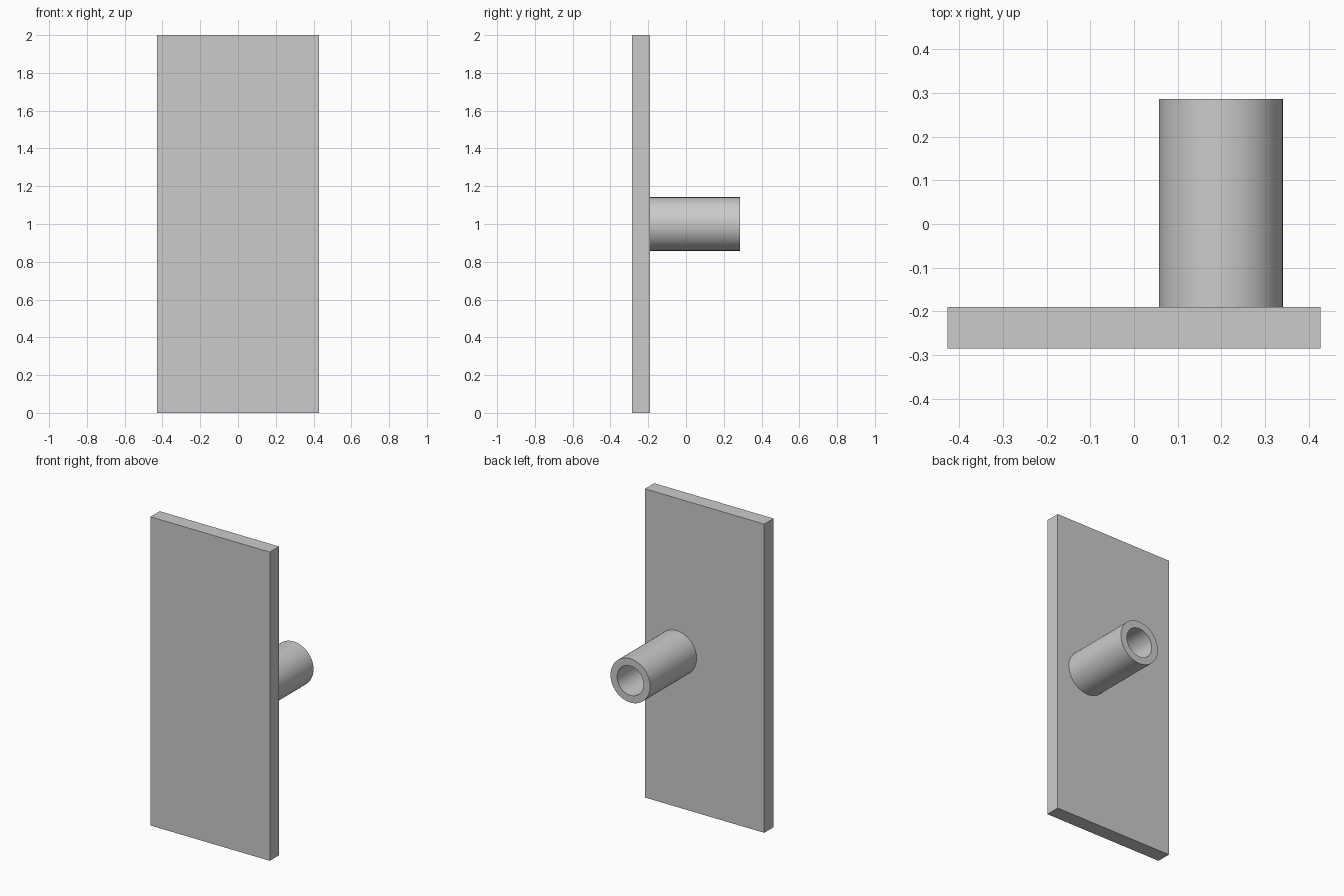
import bpy
import bmesh
import math
from mathutils import Matrix

cube = bpy.data.objects.get("Cube")
if cube:
    bpy.data.objects.remove(cube, do_unlink=True)

# One plain grey for everything
GREY = (0.6, 0.6, 0.6, 1)
grey = bpy.data.materials.new("plain grey")
grey.use_nodes = True
grey.diffuse_color = GREY
grey.node_tree.nodes["Principled BSDF"].inputs["Base Color"].default_value = GREY

HALF_WIDTH, HEIGHT = 0.4275, 2.0
FRONT, PLATE_BACK, TUBE_END = -0.285, -0.19, 0.286
OUTER, BORE = 0.142, 0.095
SIDES = 64


def add_object(name, bm):
    bmesh.ops.recalc_face_normals(bm, faces=bm.faces)
    mesh = bpy.data.meshes.new(name)
    bm.to_mesh(mesh)
    bm.free()
    mesh.materials.append(grey)
    obj = bpy.data.objects.new(name, mesh)
    bpy.context.collection.objects.link(obj)
    return obj


# Upright plate
bm = bmesh.new()
size = (2 * HALF_WIDTH, PLATE_BACK - FRONT, HEIGHT)
centre = (0, (FRONT + PLATE_BACK) / 2, HEIGHT / 2)
bmesh.ops.create_cube(bm, size=1, matrix=Matrix.Translation(centre) @ Matrix.Diagonal((*size, 1)))
add_object("plate", bm)

# Hollow tube on the back: spin a ring profile about the y axis
bm = bmesh.new()
profile = [(OUTER, PLATE_BACK), (OUTER, TUBE_END), (BORE, TUBE_END), (BORE, PLATE_BACK)]
verts = [bm.verts.new((r, y, 0)) for r, y in profile]
edges = [bm.edges.new(pair) for pair in zip(verts, verts[1:])]
bmesh.ops.spin(bm, geom=verts + edges, cent=(0, 0, 0), axis=(0, 1, 0),
               angle=math.tau, steps=SIDES, use_duplicate=False)
bmesh.ops.remove_doubles(bm, verts=bm.verts, dist=0.0001)
bmesh.ops.translate(bm, verts=bm.verts, vec=(0.199, 0, HEIGHT / 2))
tube = add_object("tube", bm)

# Outward normals on the open-ended shell: the outer wall faces away from the axis
bm = bmesh.new()
bm.from_mesh(tube.data)
rim = next(f for f in bm.faces if f.calc_center_median().y > TUBE_END - 0.001)
if rim.normal.y < 0:
    bmesh.ops.reverse_faces(bm, faces=bm.faces)
bm.to_mesh(tube.data)
bm.free()

bpy.ops.object.select_all(action="DESELECT")
tube.select_set(True)
bpy.context.view_layer.objects.active = tube
bpy.ops.object.shade_smooth_by_angle(angle=math.radians(30))
